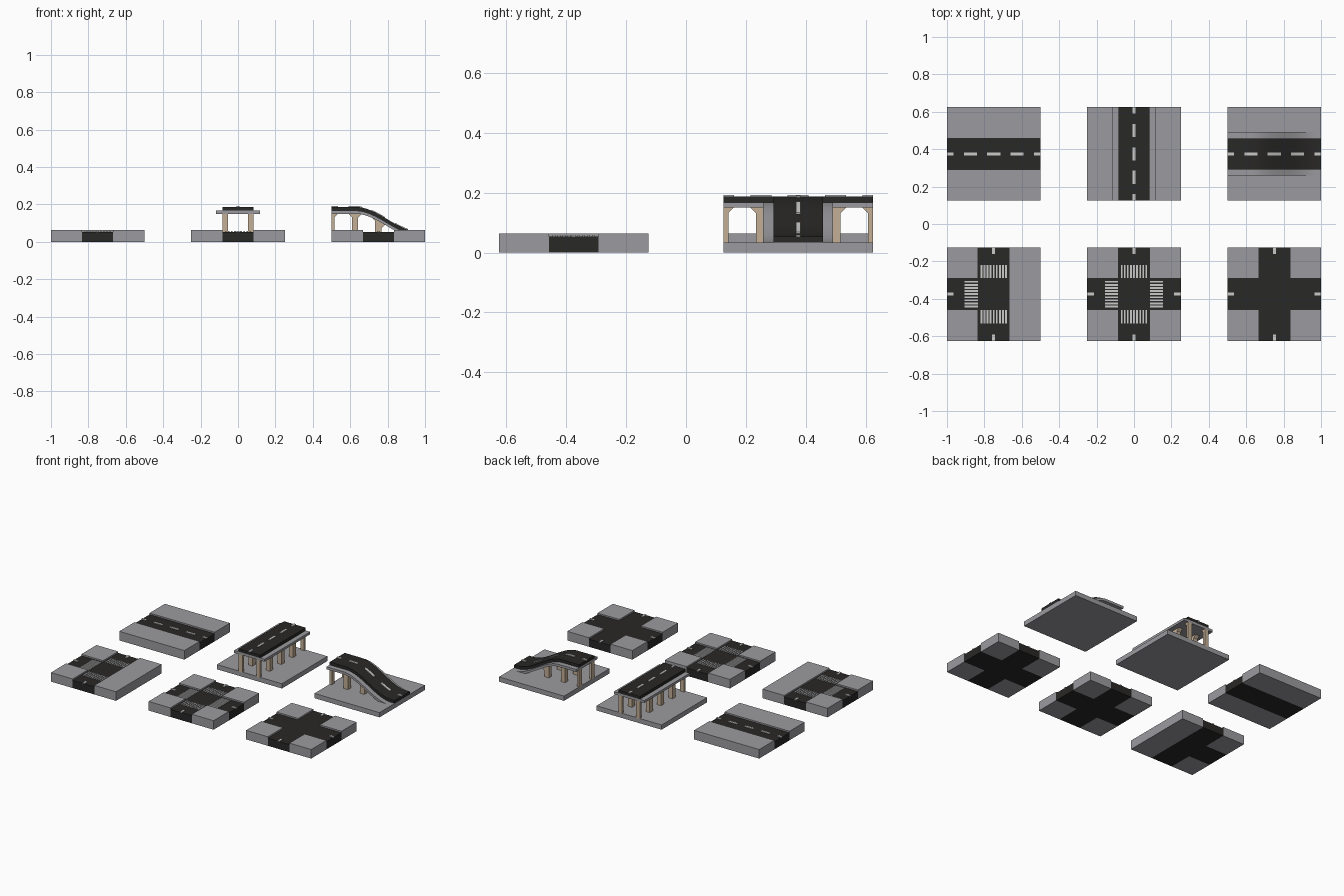
import bpy, bmesh

if "Cube" in bpy.data.objects:
    bpy.data.objects.remove(bpy.data.objects["Cube"])


def mat(name, c):
    m = bpy.data.materials.new(name)
    m.diffuse_color = (*c, 1)
    m.use_nodes = True
    m.node_tree.nodes["Principled BSDF"].inputs["Base Color"].default_value = m.diffuse_color
    return m


ASPHALT = mat("asphalt", (0.022, 0.021, 0.02))
PAINT = mat("paint", (0.6, 0.6, 0.6))
STONE = mat("sandstone", (0.55, 0.43, 0.3))
PAVE = mat("paving", (0.33, 0.33, 0.35))

H_ROAD, H_PAVE, H_BASE = 0.053, 0.063, 0.033   # surface heights
RW, DW = 0.083, 0.117                          # road and deck half widths
DECK = 0.187                                   # top of raised road
PAINT_H, DASH_W = 0.005, 0.008


def finish(name, bm, m):
    bmesh.ops.recalc_face_normals(bm, faces=bm.faces)
    me = bpy.data.meshes.new(name)
    bm.to_mesh(me)
    bm.free()
    me.materials.append(m)
    ob = bpy.data.objects.new(name, me)
    bpy.context.collection.objects.link(ob)
    return ob


def boxes(name, lst, m):
    """Each box: x0, x1, y0, y1, z0, z1."""
    bm = bmesh.new()
    for x0, x1, y0, y1, z0, z1 in lst:
        vs = bmesh.ops.create_cube(bm, size=1)["verts"]
        for v in vs:
            v.co = (x1 if v.co.x > 0 else x0, y1 if v.co.y > 0 else y0,
                    z1 if v.co.z > 0 else z0)
    return finish(name, bm, m)


def prism(bm, pts, w0, w1, put):
    """Extrude an outline of (s, z) points across the width w0..w1."""
    a = [bm.verts.new(put(s, w0, z)) for s, z in pts]
    b = [bm.verts.new(put(s, w1, z)) for s, z in pts]
    bm.faces.new(a)
    bm.faces.new(b[::-1])
    n = len(pts)
    for i in range(n):
        bm.faces.new((a[i], b[i], b[(i + 1) % n], a[(i + 1) % n]))


def dash_spans():
    """Centre line dashes along a tile, half dashes at both ends."""
    return [(max(-0.25, c - 0.035), min(0.25, c + 0.035))
            for c in (-0.25, -0.125, 0, 0.125, 0.25)]


def straight(cx, cy):
    boxes("straight_road", [(cx - .25, cx + .25, cy - RW, cy + RW, 0, H_ROAD)], ASPHALT)
    boxes("straight_pavements",
          [(cx - .25, cx + .25, cy - .25, cy - RW, 0, H_PAVE),
           (cx - .25, cx + .25, cy + RW, cy + .25, 0, H_PAVE)], PAVE)
    boxes("straight_dashes",
          [(cx + a, cx + b, cy - DASH_W, cy + DASH_W, H_ROAD - .003, H_ROAD + PAINT_H)
           for a, b in dash_spans()], PAINT)


def junction(name, cx, cy, arms, zebra):
    # square blocks at the corners, a filled side where an arm is missing
    pave, paint = [], []
    road = [(cx - RW, cx + RW, cy - RW, cy + RW, 0, H_ROAD)]
    for sx in (-1, 1):
        for sy in (-1, 1):
            x, y = sorted((sx * RW, sx * .25)), sorted((sy * RW, sy * .25))
            if (sx, 0) not in arms:
                continue
            pave.append((cx + x[0], cx + x[1], cy + y[0], cy + y[1], 0, H_PAVE))
        if (sx, 0) not in arms:
            x = sorted((sx * RW, sx * .25))
            pave.append((cx + x[0], cx + x[1], cy - .25, cy + .25, 0, H_PAVE))

    def along(dx, dy, s0, s1, w0, w1, z0, z1):
        if dx:
            s = sorted((dx * s0, dx * s1))
            return (cx + s[0], cx + s[1], cy + w0, cy + w1, z0, z1)
        s = sorted((dy * s0, dy * s1))
        return (cx + w0, cx + w1, cy + s[0], cy + s[1], z0, z1)

    for dx, dy in arms:
        road.append(along(dx, dy, RW, .25, -RW, RW, 0, H_ROAD))
        z = (H_ROAD - .003, H_ROAD + PAINT_H)
        paint.append(along(dx, dy, .215, .25, -DASH_W, DASH_W, *z))
        if zebra:
            for i in range(-4, 5):
                w = i * 0.0165
                paint.append(along(dx, dy, .085, .156, w - .0048, w + .0048, *z))
    boxes(name + "_road", road, ASPHALT)
    boxes(name + "_pavements", pave, PAVE)
    boxes(name + "_markings", paint, PAINT)


def elevated(name, cx, cy, along_x, drop, pier_at):
    """Raised road; drop(s) lowers the deck along its length."""
    def put(s, w, z):
        return (cx + s, cy + w, z) if along_x else (cx + w, cy + s, z)

    def top(s):
        return DECK - drop(s)

    def sweep(part, spans, w, z_hi, z_lo, m, step=0.0156):
        bm = bmesh.new()
        for a, b in spans:
            n = max(1, round((b - a) / step)) if drop(.25) else 1
            ss = [a + (b - a) * i / n for i in range(n + 1)]
            pts = [(s, top(s) + z_hi) for s in ss] + [(s, top(s) + z_lo) for s in ss[::-1]]
            prism(bm, pts, -w, w, put)
        return finish(name + part, bm, m)

    boxes(name + "_base", [(cx - .25, cx + .25, cy - .25, cy + .25, 0, H_BASE)], PAVE)
    parts = [sweep("_road", [(-.25, .25)], RW, 0, -.02, ASPHALT),
             sweep("_deck", [(-.25, .25)], DW, -.02, -.037, PAVE),
             sweep("_dashes", dash_spans(), DASH_W, PAINT_H, -.003, PAINT)]
    if drop(.25):
        for ob in parts:
            bpy.context.view_layer.objects.active = ob
            bpy.ops.object.select_all(action='DESELECT')
            ob.select_set(True)
            bpy.ops.object.shade_smooth_by_angle()

    # piers with flared heads, halved at the tile edges
    bm = bmesh.new()
    h, f = 0.0167, 0.02
    for c in pier_at:
        def under(s):
            return top(s) - .035
        l, r = under(c - h - f), under(c + h + f)
        pts = [(c - h, H_BASE - .005), (c + h, H_BASE - .005), (c + h, r - f),
               (c + h + f, r), (c - h - f, l), (c - h, l - f)]
        pts = [(min(.25, max(-.25, s)), z) for s, z in pts]
        for sw in (-1, 1):
            prism(bm, pts, sw * .053, sw * .083, put)
    finish(name + "_piers", bm, STONE)


def ramp_drop(s):
    t = min(1, max(0, (s + .12) / .34))
    return (DECK - H_ROAD) * t * t * (3 - 2 * t)


# back row
straight(-.75, .375)
elevated("bridge", 0, .375, False, lambda s: 0, (-.25, -.125, 0, .125, .25))
elevated("ramp", .75, .375, True, ramp_drop, (-.25, -.125, 0))

# front row
W, E, S, N = (-1, 0), (1, 0), (0, -1), (0, 1)
junction("t_junction", -.75, -.375, (W, S, N), True)
junction("zebra_crossroads", 0, -.375, (W, E, S, N), True)
junction("plain_crossroads", .75, -.375, (W, E, S, N), False)
